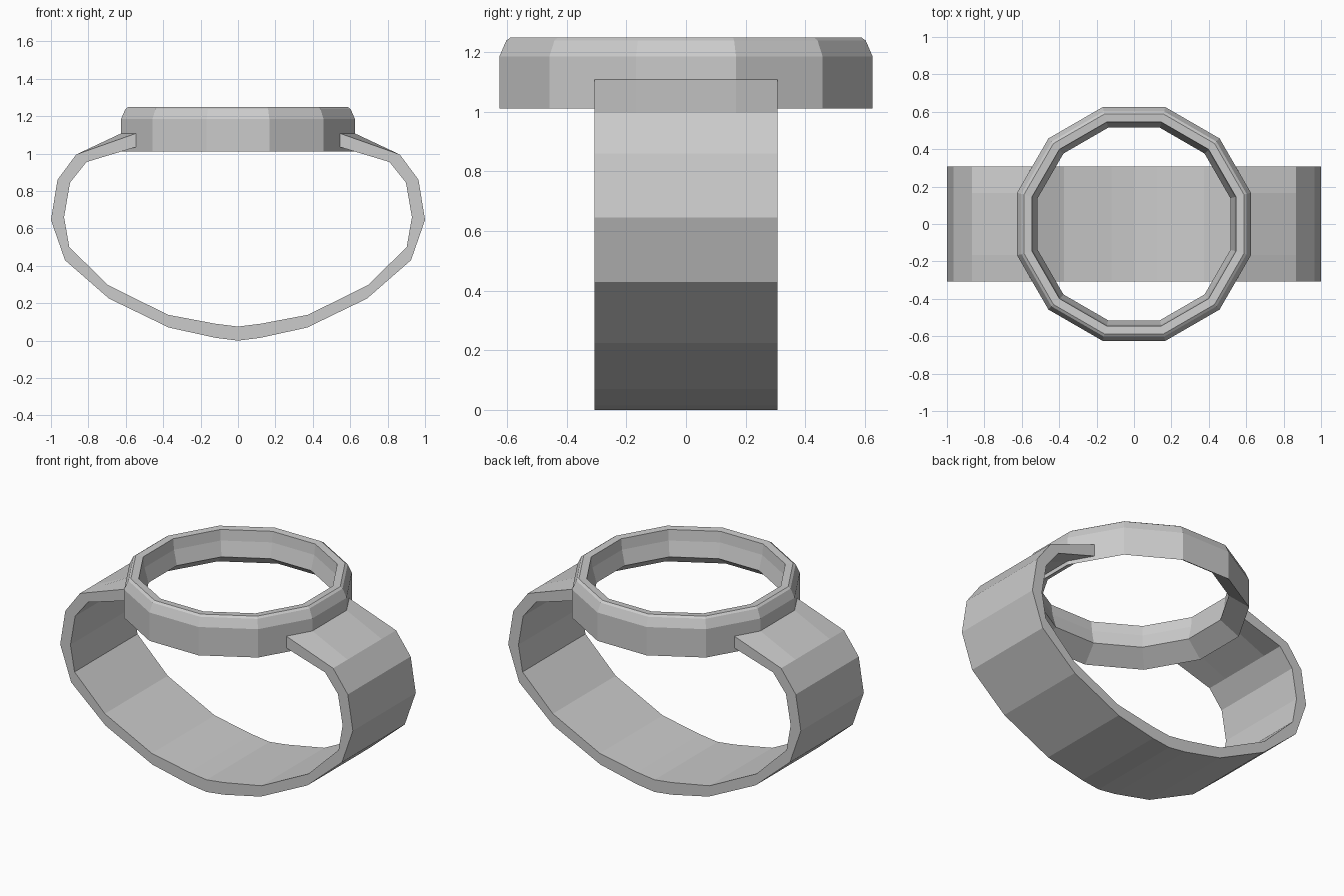
import bpy, bmesh, math

if "Cube" in bpy.data.objects:
    bpy.data.objects.remove(bpy.data.objects["Cube"])

def make_object(name, bm):
    bmesh.ops.recalc_face_normals(bm, faces=bm.faces)
    mesh = bpy.data.meshes.new(name)
    bm.to_mesh(mesh)
    bm.free()
    obj = bpy.data.objects.new(name, mesh)
    bpy.context.collection.objects.link(obj)
    return obj

def bridge(bm, a, b):
    n = len(a)
    for i in range(n):
        bm.faces.new((a[i], a[(i + 1) % n], b[(i + 1) % n], b[i]))

# Twelve-sided bezel: (flat-to-centre distance, height) section, lathed about z
section = [(0.625, 1.01), (0.625, 1.185), (0.602, 1.238), (0.588, 1.248),
           (0.545, 1.245), (0.538, 1.18), (0.515, 1.09)]
SIDES = 12
bm = bmesh.new()
loops = []
for d, z in section:
    r = d / math.cos(math.pi / SIDES)
    angles = [math.tau * (i + 0.5) / SIDES for i in range(SIDES)]
    loops.append([bm.verts.new((r * math.cos(a), r * math.sin(a), z)) for a in angles])
for i in range(len(loops)):
    bridge(bm, loops[i], loops[(i + 1) % len(loops)])
make_object("bezel", bm)

# Finger band: right half of the side outline, mirrored in x
outer = [(0, 0.0), (0.12, 0.015), (0.37, 0.07), (0.69, 0.225), (0.925, 0.43),
         (1.0, 0.645), (0.965, 0.86), (0.865, 0.995), (0.545, 1.108)]
inner = [(0, 0.075), (0.12, 0.09), (0.374, 0.138), (0.695, 0.297), (0.902, 0.5),
         (0.93, 0.66), (0.898, 0.845), (0.81, 0.955), (0.545, 1.035)]
outline = outer + inner[::-1]
bm = bmesh.new()
slices = []
for y in (-0.307, -0.167, 0.167, 0.307):
    ring = []
    for x, z in outline:
        # the end of the band follows the facets of the bezel
        if x == 0.545 and abs(y) < 0.2:
            x = 0.625
        ring.append(bm.verts.new((x, y, z)))
    slices.append(ring)
n = len(outline)
for a, b in zip(slices, slices[1:]):
    for i in range(n - 1):          # the centre seam stays open for the mirror
        bm.faces.new((a[i], a[i + 1], b[i + 1], b[i]))
for s in (slices[0], slices[-1]):
    for i in range(len(outer) - 1):
        bm.faces.new((s[i], s[i + 1], s[n - 2 - i], s[n - 1 - i]))
band = make_object("band", bm)
mirror = band.modifiers.new("mirror", 'MIRROR')
mirror.use_axis = (True, False, False)
mirror.use_clip = True
